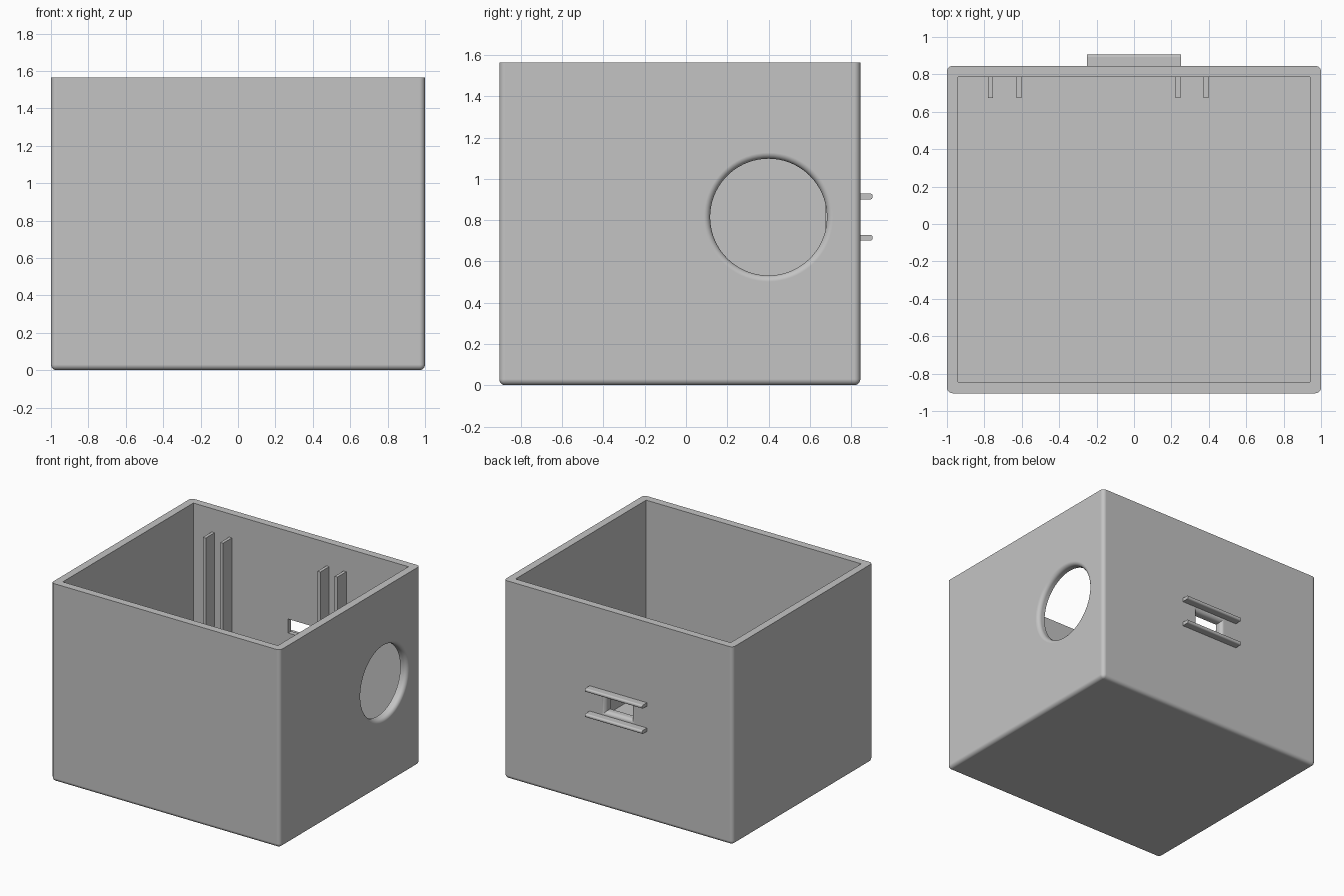
import bpy, bmesh, math
from mathutils import Vector

if "Cube" in bpy.data.objects:
    bpy.data.objects.remove(bpy.data.objects["Cube"])

grey = bpy.data.materials.new("light_grey")
grey.diffuse_color = (0.55, 0.55, 0.55, 1)
grey.use_nodes = True
grey.node_tree.nodes["Principled BSDF"].inputs["Base Color"].default_value = grey.diffuse_color

X, Y0, Y1, TOP, WALL, R = 1.0, -0.905, 0.845, 1.565, 0.06, 0.03


def add_object(name, bm):
    bmesh.ops.recalc_face_normals(bm, faces=bm.faces)
    me = bpy.data.meshes.new(name)
    bm.to_mesh(me)
    bm.free()
    me.materials.append(grey)
    ob = bpy.data.objects.new(name, me)
    bpy.context.collection.objects.link(ob)
    return ob


def box(name, lo, hi, radius=0, rounded=None, segments=6):
    """Box between two corners; edges whose midpoint passes 'rounded' are filleted."""
    bm = bmesh.new()
    bmesh.ops.create_cube(bm, size=1)
    for v in bm.verts:
        v.co = Vector([lo[i] if v.co[i] < 0 else hi[i] for i in range(3)])
    if rounded:
        edges = [e for e in bm.edges if rounded((e.verts[0].co + e.verts[1].co) / 2)]
        bmesh.ops.bevel(bm, geom=edges, offset=radius, segments=segments,
                        profile=0.5, affect='EDGES')
    return add_object(name, bm)


def flared_cutter(name, outline, place):
    """Loft an outline(offset) inwards, flaring out to a rounded mouth."""
    steps = [(-0.1, R)]
    for i in range(7):
        a = i * math.pi / 12
        steps.append((R * (1 - math.cos(a)), R * (1 - math.sin(a))))
    steps.append((0.15, 0))
    bm = bmesh.new()
    rings = [[bm.verts.new(place(d, u, v)) for u, v in outline(o)] for d, o in steps]
    n = len(rings[0])
    for a, b in zip(rings, rings[1:]):
        for i in range(n):
            bm.faces.new((a[i], a[(i + 1) % n], b[(i + 1) % n], b[i]))
    bm.faces.new(rings[0])
    bm.faces.new(rings[-1])
    return add_object(name, bm)


# Open-topped shell, rounded on every outer edge except the rim
shell = box("box_shell", (-X, Y0, 0), (X, Y1, TOP), R, lambda m: m.z < TOP - 0.01)
cavity = box("cavity_cutter", (-X + WALL, Y0 + WALL, WALL), (X - WALL, Y1 - WALL, TOP + 0.2))


# Round hole in the right wall
def circle(o):
    return [((0.283 + o) * math.cos(i * math.tau / 72),
             (0.283 + o) * math.sin(i * math.tau / 72)) for i in range(72)]


round_hole = flared_cutter("round_hole_cutter", circle,
                           lambda d, u, v: (X - d, 0.40 + u, 0.815 + v))


# Small slot in the back wall
def slot(o):
    w, h = 0.112 + o, 0.055 + o
    return [(-w, -h), (w, -h), (w, h), (-w, h)]


slot_hole = flared_cutter("slot_cutter", slot, lambda d, u, v: (u, Y1 - d, 0.815 + v))

# Cut the shell, then drop the cutters
cutters = [cavity, round_hole, slot_hole]
for c in cutters:
    c.hide_render = True
    mod = shell.modifiers.new(c.name, 'BOOLEAN')
    mod.operation, mod.solver, mod.object = 'DIFFERENCE', 'EXACT', c
bpy.context.view_layer.update()
cut = bpy.data.meshes.new_from_object(
    shell.evaluated_get(bpy.context.evaluated_depsgraph_get()))
shell.modifiers.clear()
shell.data = cut
for c in cutters:
    bpy.data.objects.remove(c)

parts = [shell]

# Upright guide ribs inside the back wall
for i, x in enumerate((-0.767, -0.615, 0.235, 0.385)):
    parts.append(box(f"guide_rib_{i + 1}", (x - 0.0125, 0.675, WALL - 0.01),
                     (x + 0.0125, Y1 - WALL + 0.01, 1.38)))

# Round-nosed rails above and below the slot
for name, z in (("upper_rail", 0.915), ("lower_rail", 0.715)):
    parts.append(box(name, (-0.25, Y1 - 0.02, z - 0.014), (0.25, 0.905, z + 0.014), 0.0125,
                     lambda m, z=z: m.y > 0.9 and abs(m.z - z) > 0.005))

# Smooth fillets, crisp edges, flat walls
for ob in parts:
    ob.select_set(True)
bpy.context.view_layer.objects.active = shell
bpy.ops.object.shade_smooth_by_angle(angle=math.radians(30))
for ob in parts:
    wn = ob.modifiers.new("flat_walls", 'WEIGHTED_NORMAL')
    wn.keep_sharp = True
